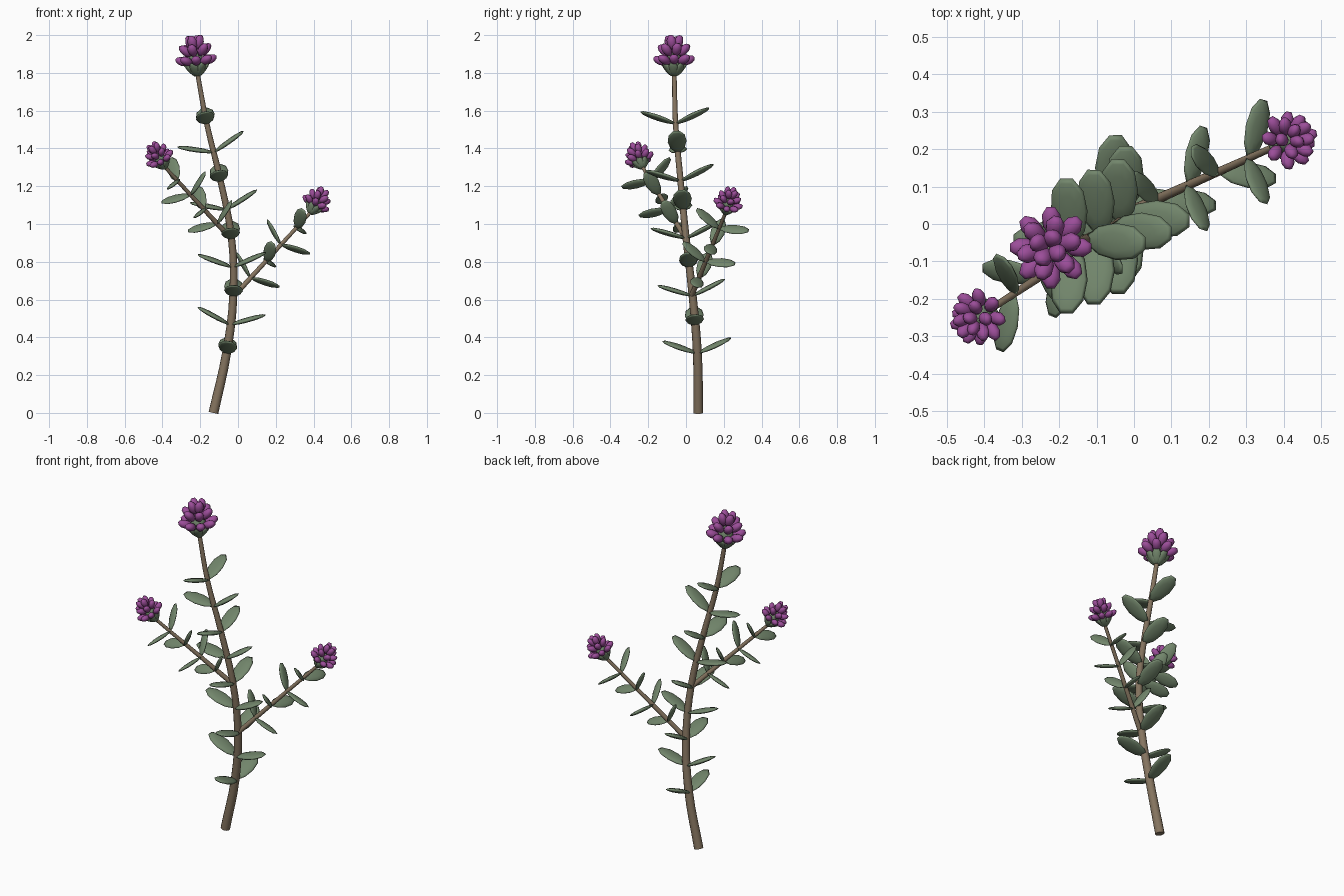
import bpy
import bmesh
import math
from mathutils import Vector, Matrix

cube = bpy.data.objects.get("Cube")
if cube:
    bpy.data.objects.remove(cube, do_unlink=True)


def material(name, rgb):
    m = bpy.data.materials.new(name)
    m.use_nodes = True
    m.diffuse_color = (*rgb, 1)
    m.node_tree.nodes["Principled BSDF"].inputs["Base Color"].default_value = (*rgb, 1)
    return m


BARK = material("bark brown", (0.235, 0.175, 0.115))
GREEN = material("leaf green", (0.17, 0.24, 0.15))
PURPLE = material("petal purple", (0.33, 0.075, 0.32))
UP = Vector((0, 0, 1))


def finish(bm, name, mat):
    """Turn a bmesh into a smooth shaded object."""
    bmesh.ops.recalc_face_normals(bm, faces=bm.faces)
    for f in bm.faces:
        f.smooth = True
    mesh = bpy.data.meshes.new(name)
    bm.to_mesh(mesh)
    bm.free()
    mesh.materials.append(mat)
    obj = bpy.data.objects.new(name, mesh)
    bpy.context.collection.objects.link(obj)
    return obj


def blade(bm, base, direction, normal, length, width, thick, sides=10, taper=0.0):
    """Add a flattened ellipsoid growing from base along direction."""
    y = direction.normalized()
    x = y.cross(normal).normalized()
    z = x.cross(y)
    verts = bmesh.ops.create_uvsphere(bm, u_segments=sides, v_segments=6, radius=0.5)["verts"]
    frame = Matrix((x, y, z)).transposed()
    turn = Matrix.Rotation(math.pi / sides, 3, 'Z')
    for v in verts:
        p = turn @ v.co
        p.x *= width * (1 + taper * p.y)
        p.y = (p.y + 0.5) * length
        p.z *= thick
        v.co = base + frame @ p


def tube(name, points, r0, r1):
    """Tapered round stem through the points."""
    curve = bpy.data.curves.new(name, 'CURVE')
    curve.dimensions = '3D'
    curve.bevel_depth = 1.0
    curve.bevel_resolution = 4
    curve.resolution_u = 4
    curve.use_fill_caps = True
    spline = curve.splines.new('BEZIER')
    spline.bezier_points.add(len(points) - 1)
    for i, (bp, p) in enumerate(zip(spline.bezier_points, points)):
        bp.co = p
        bp.handle_left_type = bp.handle_right_type = 'AUTO'
        bp.radius = r0 + (r1 - r0) * i / (len(points) - 1)
    helper = bpy.data.objects.new(name + "_path", curve)
    bpy.context.collection.objects.link(helper)
    bpy.context.view_layer.update()
    mesh = bpy.data.meshes.new_from_object(
        helper.evaluated_get(bpy.context.evaluated_depsgraph_get()))
    bpy.data.objects.remove(helper, do_unlink=True)
    bm = bmesh.new()
    bm.from_mesh(mesh)
    bmesh.ops.remove_doubles(bm, verts=bm.verts, dist=0.0001)
    obj = finish(bm, name, BARK)
    bpy.context.view_layer.objects.active = obj
    obj.select_set(True)
    bpy.ops.object.shade_smooth_by_angle(angle=math.radians(50))
    obj.select_set(False)


def leaf_pair(bm, base, tangent, crossed, length, width):
    """Two opposite leaves, square to the stem and raised a little."""
    axis = Vector((1, 0, 0))
    side = (axis - tangent * axis.dot(tangent)).normalized()
    if crossed:
        side = tangent.cross(side)
    lift = math.radians(22)
    for s in (1, -1):
        d = side * s * math.cos(lift) + tangent * math.sin(lift)
        n = tangent * math.cos(lift) - side * s * math.sin(lift)
        blade(bm, base, d, n, length, width, 0.13 * length, taper=0.2)


def ring(bm, base, axis, count, height, radius, tilt, size, phase=0.0):
    """Ring of petals or sepals around the flower axis."""
    x = axis.orthogonal().normalized()
    for i in range(count):
        out = Matrix.Rotation(math.tau * (i + phase) / count, 3, axis) @ x
        d = out * math.cos(tilt) + axis * math.sin(tilt)
        n = axis * math.cos(tilt) - out * math.sin(tilt)
        blade(bm, base + axis * height + out * radius, d, n, *size, sides=8, taper=0.2)


def flower(name, base, axis, k):
    axis = axis.normalized()
    # Green cup of sepals around a round heart
    bm = bmesh.new()
    ring(bm, base, axis, 7, -0.015 * k, 0.005 * k, math.radians(50),
         (0.1 * k, 0.05 * k, 0.025 * k))
    blade(bm, base, axis, axis.orthogonal(), 0.12 * k, 0.085 * k, 0.085 * k)
    finish(bm, name + "_sepals", GREEN)
    # Plump petals in rising rings
    bm = bmesh.new()
    petal = (0.085 * k, 0.052 * k, 0.046 * k)
    for count, height, radius, tilt, phase in (
            (8, 0.055, 0.033, 22, 0), (6, 0.095, 0.025, 45, 0.5), (4, 0.125, 0.014, 72, 0.2)):
        ring(bm, base, axis, count, height * k, radius * k, math.radians(tilt), petal, phase)
    finish(bm, name + "_petals", PURPLE)


# Main stem with crossed leaf pairs
path = [Vector(p) for p in (
    (-0.13, 0.065, 0), (-0.06, 0.06, 0.32), (-0.025, 0.035, 0.62), (-0.035, 0, 0.93),
    (-0.095, -0.03, 1.24), (-0.165, -0.055, 1.53), (-0.215, -0.062, 1.8))]
tube("main_stem", path, 0.026, 0.012)


def on_stem(z):
    for a, b in zip(path, path[1:]):
        if z <= b.z:
            break
    return a.lerp(b, (z - a.z) / (b.z - a.z))


bm = bmesh.new()
for i in range(9):
    z = 0.315 + 0.152 * i
    tangent = (on_stem(z + 0.12) - on_stem(z - 0.12)).normalized()
    leaf_pair(bm, on_stem(z), tangent, i % 2 == 0, 0.2, 0.1)
finish(bm, "main_leaves", GREEN)
flower("top_flower", path[-1] - UP * 0.005, path[-1] - path[-2] + UP * 0.3, 1.0)

# Side branches
for name, start, end in (
        ("left_branch", (-0.02, 0.03, 0.62), (0.392, 0.214, 1.07)),
        ("right_branch", (-0.035, 0, 0.92), (-0.395, -0.235, 1.31))):
    a, b = Vector(start), Vector(end)
    tube(name, [a, a.lerp(b, 0.5), b], 0.014, 0.009)
    tangent = (b - a).normalized()
    bm = bmesh.new()
    for i in range(4):
        leaf_pair(bm, a.lerp(b, 0.21 + 0.195 * i), tangent, i % 2 == 1, 0.165, 0.075)
    finish(bm, name + "_leaves", GREEN)
    flower(name + "_flower", b - tangent * 0.012, tangent + UP * 0.4, 0.72)
